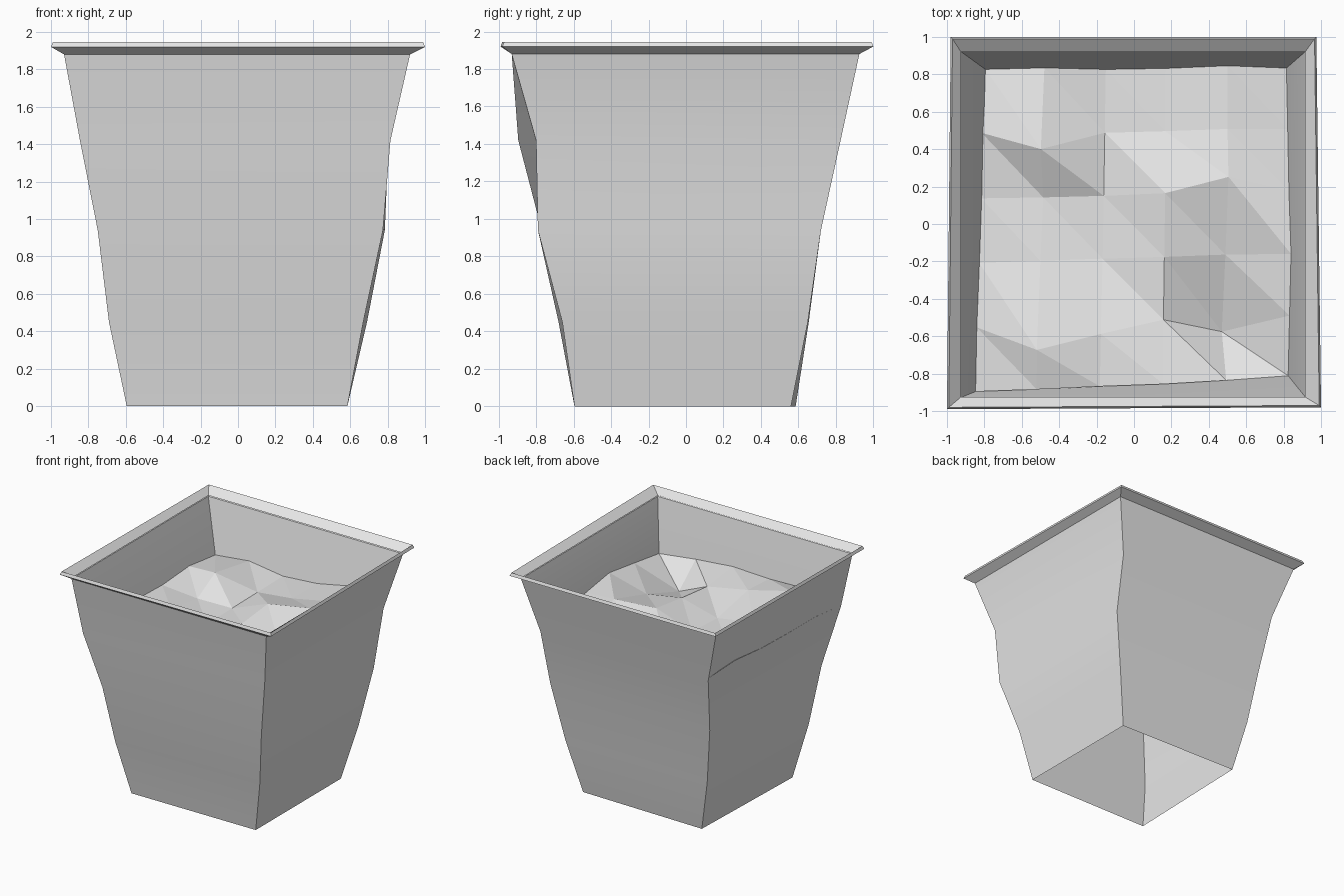
import bpy
import bmesh
from mathutils import Vector

if "Cube" in bpy.data.objects:
    bpy.data.objects.remove(bpy.data.objects["Cube"])

grey = bpy.data.materials.new("plain_grey")
grey.use_nodes = True
colour = (0.8, 0.8, 0.8, 1)
grey.diffuse_color = colour
grey.node_tree.nodes["Principled BSDF"].inputs["Base Color"].default_value = colour


def finish(name, bm, smooth):
    mesh = bpy.data.meshes.new(name)
    bm.to_mesh(mesh)
    bm.free()
    obj = bpy.data.objects.new(name, mesh)
    bpy.context.collection.objects.link(obj)
    mesh.materials.append(grey)
    if smooth:
        bpy.ops.object.select_all(action="DESELECT")
        obj.select_set(True)
        bpy.context.view_layer.objects.active = obj
        bpy.ops.object.shade_smooth_by_angle()
    return obj


def ring(z, front_left, front_right, back_right, back_left):
    """Four corners of a square-ish section, seen from the front."""
    return [Vector((x, y, z)) for x, y in (front_left, front_right, back_right, back_left)]


def stack(name, rings):
    """Bridge four-sided rings into an open sleeve."""
    bm = bmesh.new()
    loops = [[bm.verts.new(p) for p in r] for r in rings]
    for low, high in zip(loops, loops[1:]):
        for i in range(4):
            j = (i + 1) % 4
            bm.faces.new((low[i], low[j], high[j], high[i]))
    return finish(name, bm, True)


# Pot wall: an uneven, tapering sleeve, open underneath
wall = [
    ring(0, (-.595, -.595), (.585, -.595), (.585, .56), (-.56, .585)),
    ring(.45, (-.69, -.68), (.67, -.66), (.69, .65), (-.66, .655)),
    ring(.94, (-.75, -.77), (.775, -.79), (.785, .72), (-.73, .72)),
    ring(1.42, (-.845, -.895), (.815, -.8), (.805, .825), (-.785, .82)),
    ring(1.88, (-.93, -.93), (.92, -.93), (.92, .925), (-.93, .925)),
]
stack("pot_wall", wall)

# Rim: flared underside, thin edge, top sloping back in
lip = ring(1.92, (-1, -.99), (1, -.98), (.975, 1), (-.98, 1))
edge = [p * .99 for p in lip]
for p in edge:
    p.z = 1.945
inner = [p * .995 for p in wall[-1]]
for p in inner:
    p.z = 1.89
stack("pot_rim", [wall[-1], lip, edge, inner])

# Soil: faceted 6 x 6 grid fitted to the wall, heights in hundredths above 1 unit
heights = [  # back row first, left to right
    (45, 48, 44, 46, 52, 46),
    (48, 54, 43, 46, 52, 48),
    (45, 42, 42, 54, 56, 50),
    (45, 46, 41, 50, 45, 54),
    (46, 55, 50, 47, 32, 50),
    (43, 49, 49, 51, 49, 46),
]
shifts = {(1, 1): -.1, (2, 4): .08, (4, 1): -.13, (4, 2): -.06, (4, 4): -.1}

bm = bmesh.new()
grid = []
last = len(heights) - 1
for r, row in enumerate(heights):
    line = []
    for c, h in enumerate(row):
        z = 1 + h / 100
        t = (z - 1.42) / (1.88 - 1.42)
        fl, fr, br, bl = [a.lerp(b, t) for a, b in zip(wall[3], wall[4])]
        p = bl.lerp(br, c / last).lerp(fl.lerp(fr, c / last), r / last)
        p.y += shifts.get((r, c), 0)
        line.append(bm.verts.new(p))
    grid.append(line)
for r in range(last):
    for c in range(last):
        a, b = grid[r][c], grid[r][c + 1]
        d, e = grid[r + 1][c], grid[r + 1][c + 1]
        bm.faces.new((a, d, e))
        bm.faces.new((a, e, b))
finish("soil", bm, False)
